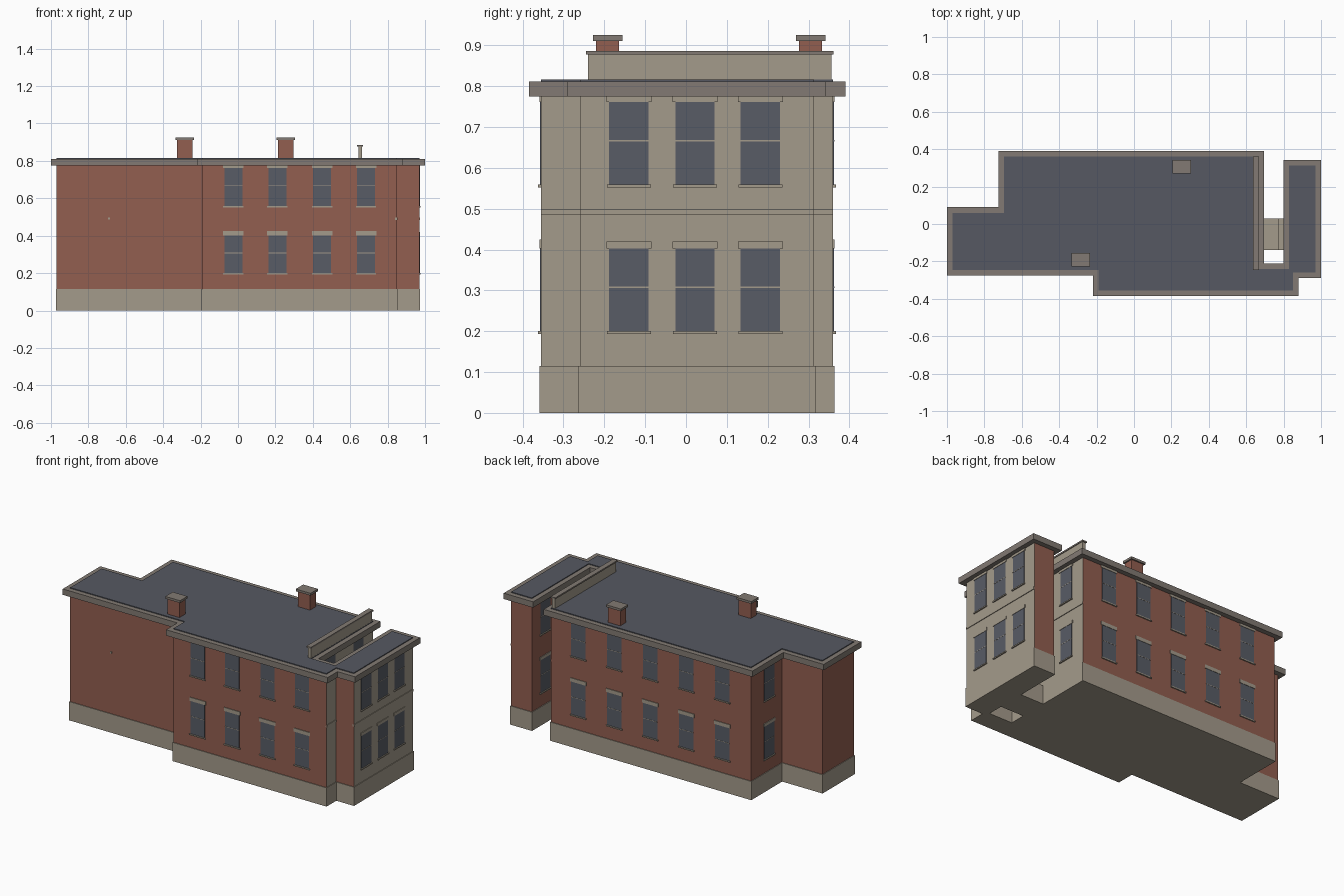
import bpy
import bmesh
from mathutils import Vector

cube = bpy.data.objects.get("Cube")
if cube:
    bpy.data.objects.remove(cube, do_unlink=True)


def material(name, srgb):
    color = [(c / 255 / 12.92 if c < 11 else ((c / 255 + 0.055) / 1.055) ** 2.4) for c in srgb] + [1]
    mat = bpy.data.materials.new(name)
    mat.use_nodes = True
    mat.diffuse_color = color
    mat.node_tree.nodes["Principled BSDF"].inputs["Base Color"].default_value = color
    return mat


BRICK = material("red brick", (146, 94, 80))
STONE = material("pale stone", (164, 155, 139))
TRIM = material("eave grey", (130, 122, 115))
ROOF = material("roof slate", (86, 89, 98))
GLASS = material("window glass", (88, 92, 102))


def finish(name, bm, *mats):
    bmesh.ops.recalc_face_normals(bm, faces=bm.faces)
    mesh = bpy.data.meshes.new(name)
    bm.to_mesh(mesh)
    bm.free()
    for mat in mats:
        mesh.materials.append(mat)
    obj = bpy.data.objects.new(name, mesh)
    bpy.context.collection.objects.link(obj)
    return obj


def boxes(name, spans, mat):
    """One object made of boxes, each given by its low and high corners."""
    bm = bmesh.new()
    for lo, hi in spans:
        lo, hi = Vector(lo), Vector(hi)
        for v in bmesh.ops.create_cube(bm, size=1)["verts"]:
            v.co = (lo + hi) / 2 + v.co * (hi - lo)
    return finish(name, bm, mat)


def offset(points, d):
    """Grow a right-angled outline outward by d."""
    out = []
    for i, p in enumerate(points):
        p = Vector(p)
        a = (p - Vector(points[i - 1])).normalized()
        b = (Vector(points[(i + 1) % len(points)]) - p).normalized()
        out.append(p + d * Vector((a.y + b.y, -a.x - b.x)))
    return out


def prism(name, points, z0, z1, *mats):
    bm = bmesh.new()
    face = bm.faces.new([bm.verts.new((p[0], p[1], z0)) for p in points])
    top = bmesh.ops.extrude_face_region(bm, geom=[face])["geom"]
    bmesh.ops.translate(bm, vec=(0, 0, z1 - z0), verts=[v for v in top if isinstance(v, bmesh.types.BMVert)])
    return finish(name, bm, *mats)


# Wall outline, counter-clockwise, with the narrow court behind the wing
PLAN = [(-.97, .06), (-.97, -.245), (-.19, -.245), (-.19, -.355), (.85, -.355),
        (.85, -.26), (.97, -.26), (.97, .313), (.83, .313), (.83, -.24),
        (.665, -.24), (.665, .36), (-.695, .36), (-.695, .06)]

# Brick walls, with stone on every wall facing +x
walls = prism("walls", PLAN, .1, .79, BRICK, STONE)
for poly in walls.data.polygons:
    poly.material_index = int(poly.normal.x > .5)

prism("foundation", offset(PLAN, .004), 0, .115, STONE)
prism("eaves", offset(PLAN, .03), .775, .811, TRIM)
prism("roof_deck", PLAN, .805, .816, ROOF)

# Belt course along the stone walls
belt = []
for (x0, y0), (x1, y1) in zip(PLAN, PLAN[1:] + PLAN[:1]):
    if x0 == x1 and y1 > y0:
        belt.append(((x0 - .01, y0, .485), (x0 + .004, y1, .498)))
boxes("belt_course", belt, STONE)
boxes("wall_plate", [((-.695, -.25, .487), (-.685, -.24, .497))], STONE)

# Windows: each wall is (axis it faces, direction, position, centres along it)
WALLS = [("y", -1, -.355, [-.025, .21, .45, .685]),
         ("y", 1, .36, [.48, .235, -.01, -.255, -.5]),
         ("x", 1, .97, [-.14, .022, .182]),
         ("x", -1, .83, [-.14, .022, .182]),
         ("x", 1, .665, [.22, -.055]),
         ("x", -1, -.695, [.185])]
glass, rails, lintels, sills = [], [], [], []


def plate(axis, sign, pos, u, half, z0, z1, depth):
    a, b = sorted((pos - sign * .01, pos + sign * depth))
    if axis == "x":
        return (a, u - half, z0), (b, u + half, z1)
    return (u - half, a, z0), (u + half, b, z1)


for axis, sign, pos, centres in WALLS:
    for u in centres:
        for z in (.2, .559):
            wall = (axis, sign, pos, u)
            door = pos == .665 and u < 0 and z < .5
            bottom = .115 if door else z
            glass.append(plate(*wall, .048, bottom, z + .202, .002))
            rails.append(plate(*wall, .048, z + .106, z + .109, .003))
            height = .224 if axis == "y" and z < .5 else .22
            lintels.append(plate(*wall, .055, z + .202, z + height, .004))
            if not door:
                sills.append(plate(*wall, .054, z - .007, z, .007))
boxes("window_glass", glass, GLASS)
boxes("window_rails", rails, STONE)
boxes("window_lintels", lintels, STONE)
boxes("window_sills", sills, STONE)

# Steps in the court
boxes("court_steps", [((.66, -.14, 0), (.775, .03, .115)),
                      ((.77, -.14, 0), (.832, .03, .06))], STONE)

# Parapet along the court side of the roof
boxes("parapet", [((.643, -.24, .8), (.664, .356, .88))], STONE)
boxes("parapet_cap", [((.637, -.245, .877), (.668, .361, .886))], TRIM)

# Chimneys
stacks, caps = [], []
for x, y in ((-.285, -.192), (.255, .305)):
    stacks.append(((x - .041, y - .028, .8), (x + .041, y + .028, .912)))
    caps.append(((x - .05, y - .036, .911), (x + .05, y + .036, .925)))
boxes("chimney_stacks", stacks, BRICK)
boxes("chimney_caps", caps, TRIM)
